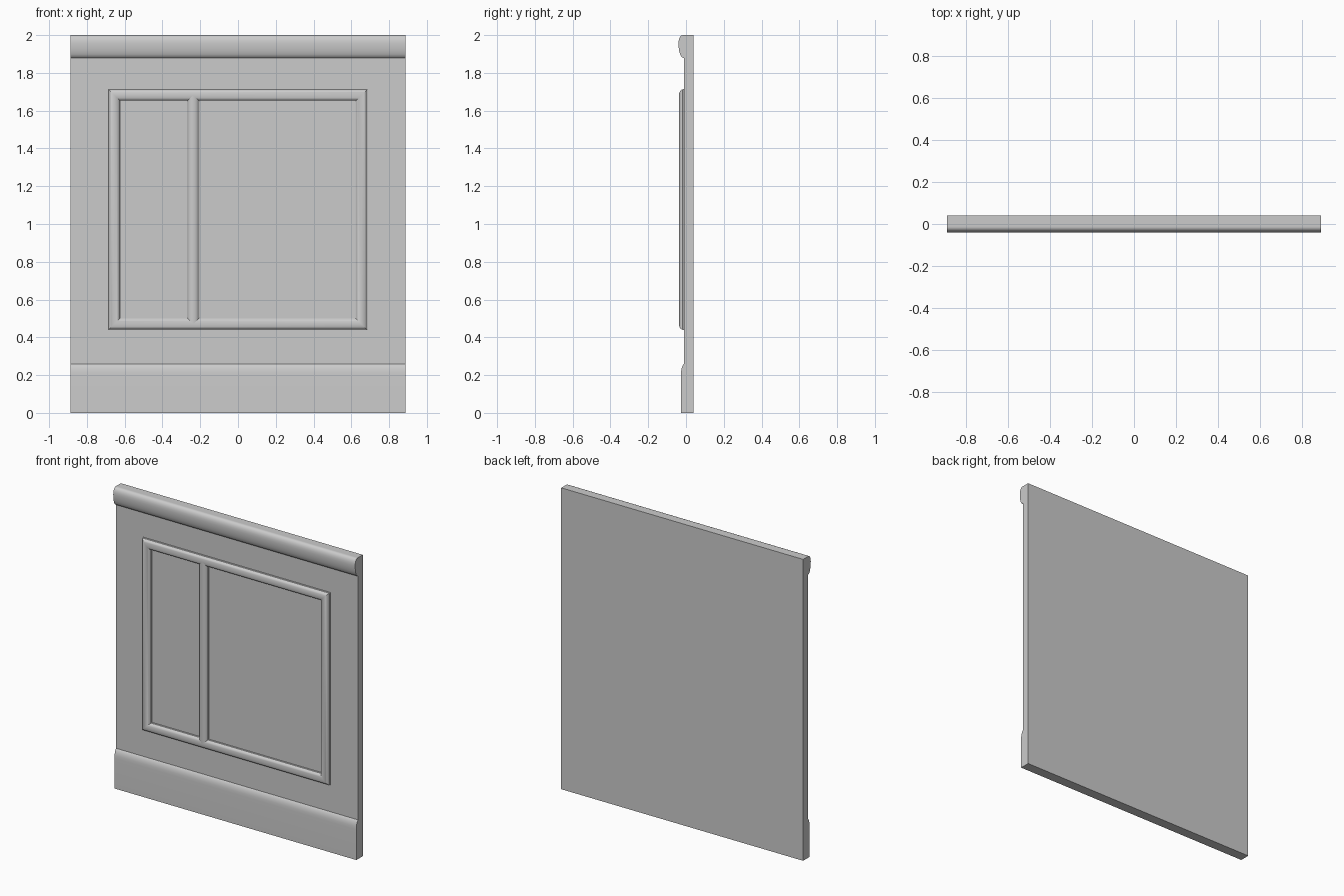
import bpy, bmesh, math

if "Cube" in bpy.data.objects:
    bpy.data.objects.remove(bpy.data.objects["Cube"])

W = 0.888            # half width
FRONT, BACK = -0.01, 0.04

mat = bpy.data.materials.new("plain grey")
mat.diffuse_color = (0.6, 0.6, 0.6, 1)
mat.use_nodes = True
mat.node_tree.nodes["Principled BSDF"].inputs["Base Color"].default_value = mat.diffuse_color


def finish(name, bm, smooth=True):
    bmesh.ops.recalc_face_normals(bm, faces=bm.faces[:])
    me = bpy.data.meshes.new(name)
    bm.to_mesh(me)
    bm.free()
    me.materials.append(mat)
    ob = bpy.data.objects.new(name, me)
    bpy.context.collection.objects.link(ob)
    if smooth:
        bpy.ops.object.select_all(action='DESELECT')
        bpy.context.view_layer.objects.active = ob
        ob.select_set(True)
        bpy.ops.object.shade_smooth_by_angle(angle=math.radians(35))
    return ob


def sweep(name, rings, closed=False, smooth=True):
    """Skin matching rings of points; caps the ends unless closed."""
    bm = bmesh.new()
    rows = [[bm.verts.new(p) for p in r] for r in rings]
    n = len(rows[0])
    for i in range(len(rows) if closed else len(rows) - 1):
        a, b = rows[i], rows[(i + 1) % len(rows)]
        for j in range(n):
            k = (j + 1) % n
            bm.faces.new((a[j], a[k], b[k], b[j]))
    if not closed:
        bm.faces.new(rows[0])
        bm.faces.new(rows[-1])
    return finish(name, bm, smooth)


def across(name, profile, smooth=True):
    """Run a (y, z) profile over the full width."""
    return sweep(name, [[(x, y, z) for y, z in profile] for x in (-W, W)], smooth=smooth)


# Flat backing panel
across("wall_panel", [(FRONT, 0), (BACK, 0), (BACK, 2), (FRONT, 2)], smooth=False)

# Baseboard with eased top edge
across("baseboard", [(FRONT, 0), (-0.027, 0), (-0.027, 0.2), (-0.026, 0.22),
                     (-0.0235, 0.235), (-0.019, 0.247), (-0.0145, 0.255), (FRONT, 0.26)])

# Rounded rail along the top
across("top_rail", [(FRONT, 1.88), (-0.017, 1.88), (-0.025, 1.886), (-0.031, 1.898),
                    (-0.036, 1.915), (-0.039, 1.936), (-0.04, 1.955), (-0.039, 1.97),
                    (-0.036, 1.982), (-0.031, 1.991), (-0.025, 1.997), (-0.017, 2), (FRONT, 2)])

# Moulding cross-section: (offset across the bar, y), small step then a round
BAR = 0.065
N = 12
section = [(0, FRONT), (0, -0.016)]
for i in range(N + 1):
    a = math.pi * i / N
    section.append((BAR / 2 - (BAR / 2 - 0.003) * math.cos(a), -0.018 - 0.019 * math.sin(a)))
section += [(BAR, -0.016), (BAR, FRONT)]

# Mitred rectangular frame
X0, X1, Z0, Z1 = -0.688, 0.686, 0.438, 1.715
corners = [(X0, Z0, 1, 1), (X1, Z0, -1, 1), (X1, Z1, -1, -1), (X0, Z1, 1, -1)]
sweep("frame_moulding", [[(x + sx * o, y, z + sz * o) for o, y in section]
                         for x, z, sx, sz in corners], closed=True)

# Upright divider, ends buried in the frame
sweep("divider_moulding", [[(-0.27 + o, y, z) for o, y in section]
                           for z in (Z0 + BAR / 2, Z1 - BAR / 2)])
